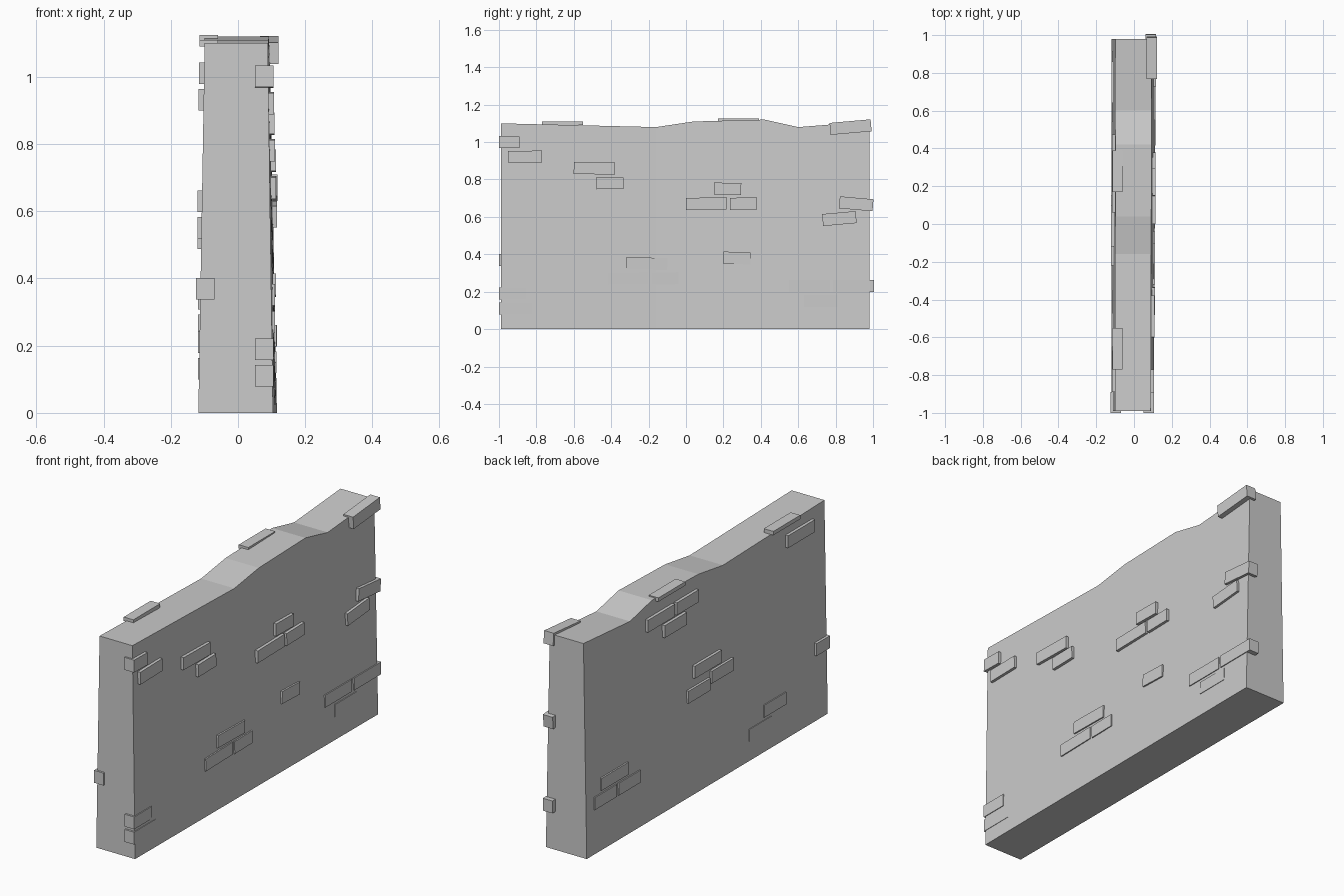
import bpy, bmesh
from math import radians
from mathutils import Matrix

cube = bpy.data.objects.get("Cube")
if cube:
    bpy.data.objects.remove(cube, do_unlink=True)

GREY = (0.6, 0.6, 0.6, 1)
stone = bpy.data.materials.new("grey stone")
stone.use_nodes = True
stone.diffuse_color = GREY
stone.node_tree.nodes["Principled BSDF"].inputs["Base Color"].default_value = GREY

# Sides of the wall, brick lengths and brick proportions
RIGHT, LEFT = 1, -1
LONG, MID, SHORT, STUB = 0.22, 0.18, 0.145, 0.11
HEIGHT, DEPTH, JOINT = 0.064, 0.055, 0.015
COURSE = HEIGHT + JOINT


def finish(bm, name):
    bmesh.ops.recalc_face_normals(bm, faces=bm.faces)
    mesh = bpy.data.meshes.new(name)
    bm.to_mesh(mesh)
    bm.free()
    mesh.materials.append(stone)
    obj = bpy.data.objects.new(name, mesh)
    bpy.context.collection.objects.link(obj)


def wall_x(side, y, z):
    """Surface of the tapering wall; the right side also widens along y."""
    if side == LEFT:
        return -0.118 + 0.017 * z
    return 0.11 + 0.006 * y - (0.017 + 0.003 * y) * z


# Wall body: cross-sections along its length, with a worn wavy top
top_line = [(-0.99, 1.1), (-0.16, 1.08), (0.04, 1.11), (0.42, 1.12), (0.6, 1.08), (0.98, 1.11)]
bm = bmesh.new()
rings = []
for y, top in top_line:
    corners = [(LEFT, 0), (RIGHT, 0), (RIGHT, top), (LEFT, top)]
    rings.append([bm.verts.new((wall_x(side, y, z), y, z)) for side, z in corners])
for near, far in zip(rings, rings[1:]):
    for i in range(len(near)):
        bm.faces.new((near[i - 1], near[i], far[i], far[i - 1]))
bm.faces.new(rings[0])
bm.faces.new(rings[-1])
finish(bm, "wall_body")


def brick(name, side, outer, y, z, length, height=HEIGHT, tilt=0):
    """Brick starting at y, centred on height z, its outer face at x = outer."""
    bm = bmesh.new()
    bmesh.ops.create_cube(bm, size=1)
    bm.transform(Matrix.Translation((outer - side * DEPTH / 2, y + length / 2, z))
                 @ Matrix.Rotation(radians(tilt), 4, 'X')
                 @ Matrix.Diagonal((DEPTH, length, height, 1)))
    finish(bm, name)


def course(name, side, y, z, lengths, tilt=0, extra=0):
    """Row of bricks laid along y; they stand prouder higher up the wall."""
    proud = min(0.015, 0.022 * z) + extra
    for i, length in enumerate(lengths, 1):
        outer = wall_x(side, y + length / 2, z) + side * proud
        brick(f"{name}_{i}", side, outer, y, z, length, tilt=tilt)
        y += length + JOINT


def patch(name, side, y, z, upper, shift, lower, tilt=0):
    """Two exposed courses, the lower one shifted along y and tilted the other way."""
    course(name + "_upper_brick", side, y, z, upper, tilt)
    course(name + "_lower_brick", side, y + shift, z - COURSE, lower, -tilt)


# Exposed bricks on the right face
patch("right_front_top", RIGHT, -1, 1, [STUB], 0.05, [MID], tilt=-1)
patch("right_front_high", RIGHT, -0.6, 0.86, [LONG], 0.12, [SHORT], tilt=-1)
patch("right_middle", RIGHT, 0.15, 0.75, [SHORT], -0.15, [LONG, SHORT], tilt=-1)
patch("right_back_high", RIGHT, 0.82, 0.67, [MID], -0.09, [MID], tilt=-5)
patch("right_low", RIGHT, -0.32, 0.35, [LONG], -0.1, [LONG, SHORT], tilt=-1)
patch("right_front_low", RIGHT, -1, 0.19, [SHORT], 0, [MID])
patch("right_back_low", RIGHT, 0.55, 0.23, [LONG, LONG], 0.08, [MID])
course("right_single_brick", RIGHT, 0.2, 0.38, [SHORT], tilt=-2)
course("right_top_corner_brick", RIGHT, 0.77, 1.08, [LONG], tilt=5, extra=0.012)

# Exposed bricks on the left face
patch("left_back_top", LEFT, 0.06, 1.01, [MID, LONG], 0.1, [MID])
patch("left_middle", LEFT, -0.12, 0.63, [LONG], -0.1, [MID])
patch("left_front_low", LEFT, -0.65, 0.21, [MID], 0.12, [MID])
patch("left_back_low", LEFT, 0.64, 0.34, [LONG], -0.1, [MID, MID])
course("left_middle_loose_brick", LEFT, -0.03, 0.52, [MID])
course("left_front_top_brick", LEFT, -0.89, 1.01, [LONG])
course("left_front_corner_brick", LEFT, -1, 0.37, [STUB], extra=0.005)

# Thin cap bricks lying on the top edge
for name, y, z in (("middle", 0.17, 1.115), ("front", -0.77, 1.1)):
    brick(f"top_cap_{name}", LEFT, -0.115, y, z, LONG, height=0.02)
